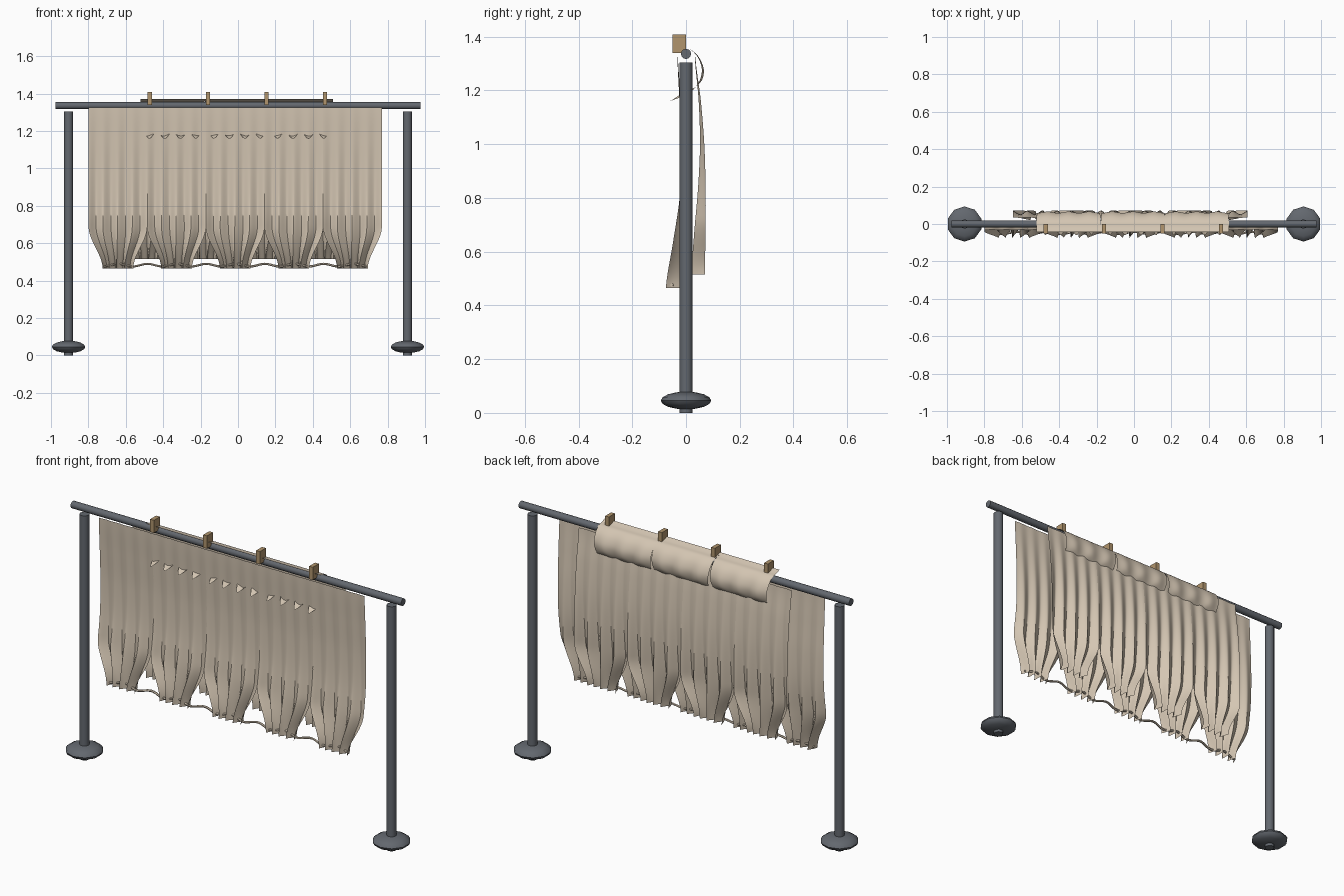
import bpy, math

if "Cube" in bpy.data.objects:
    bpy.data.objects.remove(bpy.data.objects["Cube"])


def material(name, rgb):
    m = bpy.data.materials.new(name)
    m.diffuse_color = (*rgb, 1)
    m.use_nodes = True
    m.node_tree.nodes["Principled BSDF"].inputs["Base Color"].default_value = m.diffuse_color
    return m


METAL = material("slate metal", (0.125, 0.138, 0.158))
CLOTH = material("cream cloth", (0.66, 0.565, 0.45))
WOOD = material("tan wood", (0.44, 0.30, 0.155))


def finish(ob, name, mat, smooth=True):
    ob.name = name
    ob.data.materials.append(mat)
    bpy.ops.object.select_all(action='DESELECT')
    ob.select_set(True)
    bpy.context.view_layer.objects.active = ob
    if smooth:
        bpy.ops.object.shade_smooth_by_angle(angle=math.radians(50))


def lerp_table(table, t):
    """Smooth interpolation through evenly spaced values (t in 0..1)."""
    n = len(table) - 1
    f = min(max(t, 0), 1) * n
    i = min(int(f), n - 1)
    k = f - i
    a, b = table[max(i - 1, 0)], table[i]
    c, d = table[i + 1], table[min(i + 2, n)]
    return 0.5 * (2*b + (c - a)*k + (2*a - 5*b + 4*c - d)*k*k + (3*b - 3*c + d - a)*k**3)


def cloth_sheet(name, centers, point, cols=56, rows=44, flip=False):
    """One grid per panel centre; point(u, v) gives a local position."""
    verts, faces = [], []
    for cx in centers:
        base = len(verts)
        for r in range(rows + 1):
            for c in range(cols + 1):
                x, y, z = point(c / cols, r / rows)
                verts.append((cx + x, y, z))
        for r in range(rows):
            for c in range(cols):
                a = base + r * (cols + 1) + c
                f = (a, a + cols + 1, a + cols + 2, a + 1)
                faces.append(f[::-1] if flip else f)
    me = bpy.data.meshes.new(name)
    me.from_pydata(verts, [], faces)
    ob = bpy.data.objects.new(name, me)
    bpy.context.collection.objects.link(ob)
    finish(ob, name, CLOTH)


def hanging(top, bottom, means, amps, phase):
    """Panel that hangs straight, then gathers into deep pleats at the hem."""
    def point(u, v):
        z = top + (bottom - top) * v
        s = min(max((v - 0.74) / 0.26, 0), 1)
        half = 0.157 - 0.075 * s * s * (3 - 2 * s)
        a = 2 * math.pi * 4 * u + phase
        tri = math.asin(math.sin(a)) * 2 / math.pi
        wave = (1 - v) * math.sin(a) + v * tri
        # pleats lean sideways near the hem
        x = (2 * u - 1) * half + 0.008 * v**4 * math.sin(a) * math.sin(math.pi * u)
        return x, lerp_table(means, v) + lerp_table(amps, v) * wave, z
    return point


# front and back curtains
cloth_sheet("front_curtain", [-0.015 + 0.3135 * i for i in range(-2, 3)],
            hanging(1.325, 0.465, (-0.031, -0.021, -0.012, -0.013, -0.030, -0.050),
                    (0.001, 0.003, 0.006, 0.010, 0.018, 0.025), -math.pi / 2))
cloth_sheet("back_curtain", [-0.02 + 0.314 * i for i in (-1.5, -0.5, 0.5, 1.5)],
            hanging(1.325, 0.515, (0.034, 0.051, 0.060, 0.059, 0.052, 0.045),
                    (0.001, 0.004, 0.008, 0.014, 0.021, 0.025), math.pi / 2), flip=True)

# short valance draped over the rail, curling back through to the front
PATH_Y = (-0.042, -0.015, 0.015, 0.045, 0.062, 0.056, 0.032, 0.0, -0.032)
PATH_Z = (1.372, 1.362, 1.354, 1.325, 1.282, 1.240, 1.208, 1.190, 1.178)


def valance(u, v):
    y, z = lerp_table(PATH_Y, v), lerp_table(PATH_Z, v)
    e = 0.01
    lo, hi = max(v - e, 0), min(v + e, 1)
    ty = lerp_table(PATH_Y, hi) - lerp_table(PATH_Y, lo)
    tz = lerp_table(PATH_Z, hi) - lerp_table(PATH_Z, lo)
    n = math.hypot(ty, tz)
    ty, tz = ty / n, tz / n
    k = min(max((v - 0.25) / 0.75, 0), 1)
    wave = math.cos(6 * math.pi * u)
    along, across = 0.026 * k * k * wave, 0.010 * k * wave
    half = 0.1725 - 0.047 * v**3
    return ((2 * u - 1) * half,
            y + ty * along - tz * across * -1,
            z + tz * along - abs(ty) * across)


cloth_sheet("valance", [-0.345 - 0.005, -0.005, 0.335], valance, rows=32, flip=True)

# drawstring threaded through the front hem
curve = bpy.data.curves.new("drawstring", 'CURVE')
curve.dimensions = '3D'
curve.bevel_depth = 0.006
curve.bevel_resolution = 1
curve.use_fill_caps = True
sp = curve.splines.new('POLY')
N = 90
sp.points.add(N)
for i, p in enumerate(sp.points):
    x = -0.72 + 1.41 * i / N
    p.co = (x, -0.048 + 0.006 * math.cos(x * 40),
            0.483 + 0.007 * math.cos((x + 0.17) * 2 * math.pi / 0.157), 1)
tmp = bpy.data.objects.new("drawstring_path", curve)
bpy.context.collection.objects.link(tmp)
bpy.context.view_layer.update()
mesh = bpy.data.meshes.new_from_object(tmp.evaluated_get(bpy.context.evaluated_depsgraph_get()))
bpy.data.objects.remove(tmp)
cord = bpy.data.objects.new("drawstring", mesh)
bpy.context.collection.objects.link(cord)
cord.data.materials.clear()
finish(cord, "drawstring", CLOTH)

# rail
bpy.ops.mesh.primitive_cylinder_add(vertices=12, radius=0.019, depth=1.95,
                                    location=(0, 0, 1.336), rotation=(0, math.pi / 2, 0))
finish(bpy.context.object, "rail", METAL)

# posts with flattened round feet
for side, label in ((-1, "left"), (1, "right")):
    x = 0.906 * side
    bpy.ops.mesh.primitive_cylinder_add(vertices=12, radius=0.0245, depth=1.304,
                                        location=(x, 0, 0.652))
    finish(bpy.context.object, label + "_post", METAL)
    bpy.ops.mesh.primitive_uv_sphere_add(segments=10, ring_count=8, radius=1,
                                         location=(x, 0, 0.046))
    foot = bpy.context.object
    foot.scale = (0.094, 0.094, 0.033)
    bpy.ops.object.transform_apply(location=False, rotation=False, scale=True)
    finish(foot, label + "_foot", METAL)

# wooden pegs clipping the valance
for i in range(4):
    bpy.ops.mesh.primitive_cube_add(size=1, location=(-0.472 + 0.3125 * i, -0.025, 1.374))
    peg = bpy.context.object
    peg.scale = (0.022, 0.05, 0.068)
    bpy.ops.object.transform_apply(location=False, rotation=False, scale=True)
    finish(peg, "peg_%d" % (i + 1), WOOD, smooth=False)
